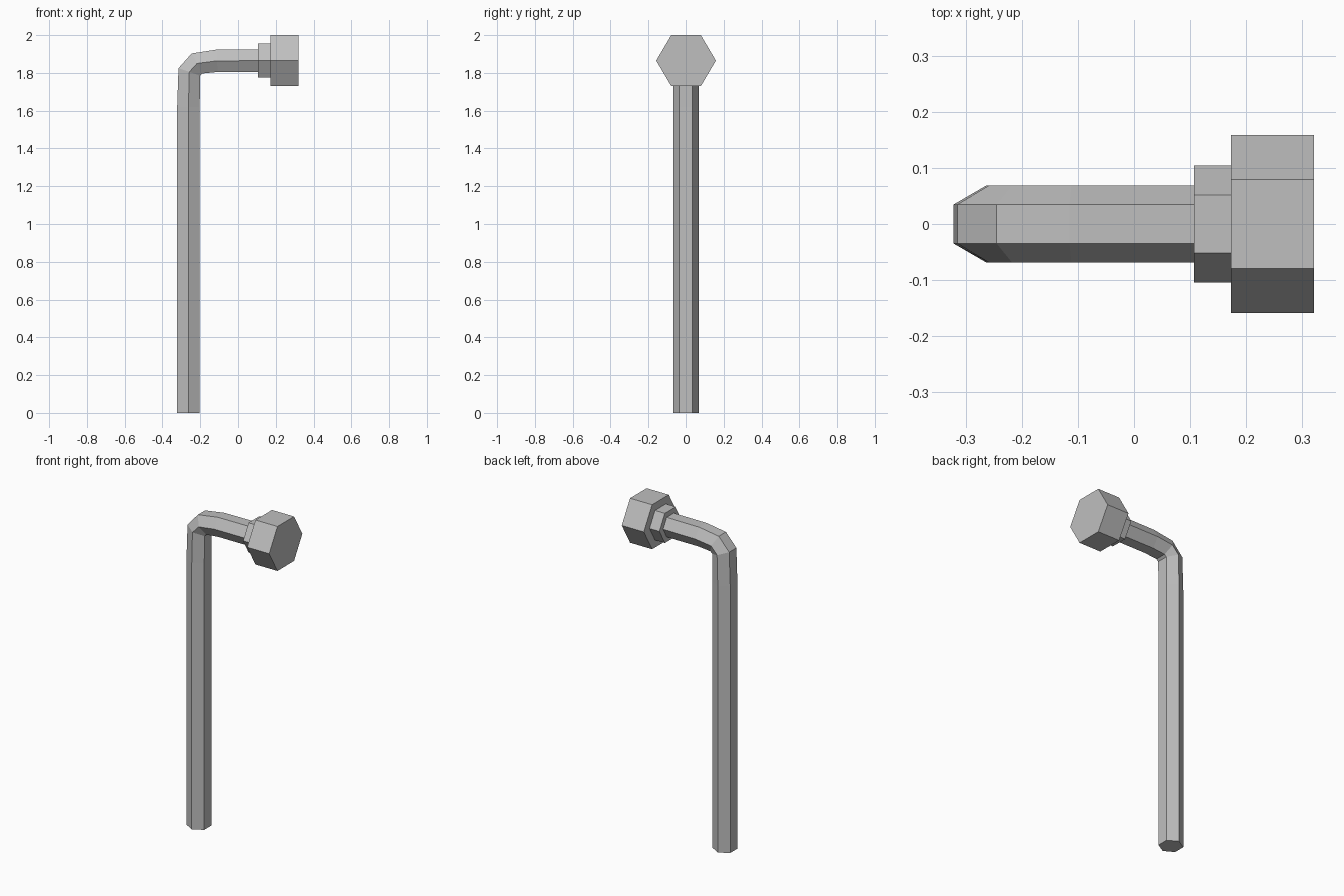
import bpy, bmesh
from math import cos, sin, radians
from mathutils import Vector

cube = bpy.data.objects.get("Cube")
if cube:
    bpy.data.objects.remove(cube)

steel = bpy.data.materials.new("grey_steel")
steel.use_nodes = True
grey = (0.52, 0.52, 0.52, 1)
steel.diffuse_color = grey
steel.node_tree.nodes["Principled BSDF"].inputs["Base Color"].default_value = grey


def hex_loft(name, sections, half_width):
    """Hexagonal rings, each spanning an outer and an inner (x, z) point."""
    bm = bmesh.new()
    rings = []
    for outer, inner in sections:
        a, b = Vector((outer[0], 0, outer[1])), Vector((inner[0], 0, inner[1]))
        mid, half = (a + b) / 2, (a - b) / 2
        ring = []
        for i in range(6):
            t = radians(60 * i)
            side = Vector((0, half_width * cos(t), 0))
            ring.append(bm.verts.new(mid + side + half * sin(t) / sin(radians(60))))
        rings.append(ring)
    for r, s in zip(rings, rings[1:]):
        for i in range(6):
            j = (i + 1) % 6
            bm.faces.new((r[i], r[j], s[j], s[i]))
    bm.faces.new(rings[0])
    bm.faces.new(rings[-1])
    bmesh.ops.recalc_face_normals(bm, faces=bm.faces)
    mesh = bpy.data.meshes.new(name)
    bm.to_mesh(mesh)
    bm.free()
    mesh.materials.append(steel)
    obj = bpy.data.objects.new(name, mesh)
    bpy.context.collection.objects.link(obj)
    return obj


AXIS = 1.865


def hex_bar(name, x0, x1, half_height, half_width):
    """Straight hexagonal piece along the short arm."""
    ends = [((x, AXIS + half_height), (x, AXIS - half_height)) for x in (x0, x1)]
    return hex_loft(name, ends, half_width)


# Long shank, bend and short arm as one swept piece
hex_loft("bent_shank", [
    ((-0.322, 0), (-0.203, 0)),
    ((-0.322, 1.62), (-0.203, 1.62)),
    ((-0.315, 1.825), (-0.201, 1.785)),
    ((-0.245, 1.903), (-0.189, 1.797)),
    ((-0.115, 1.923), (-0.108, 1.805)),
    ((0.107, 1.924), (0.107, 1.805)),
], 0.069)

# Stepped collar and socket head
hex_bar("collar", 0.107, 0.173, 0.09, 0.104)
hex_bar("socket_head", 0.173, 0.321, 0.135, 0.159)
